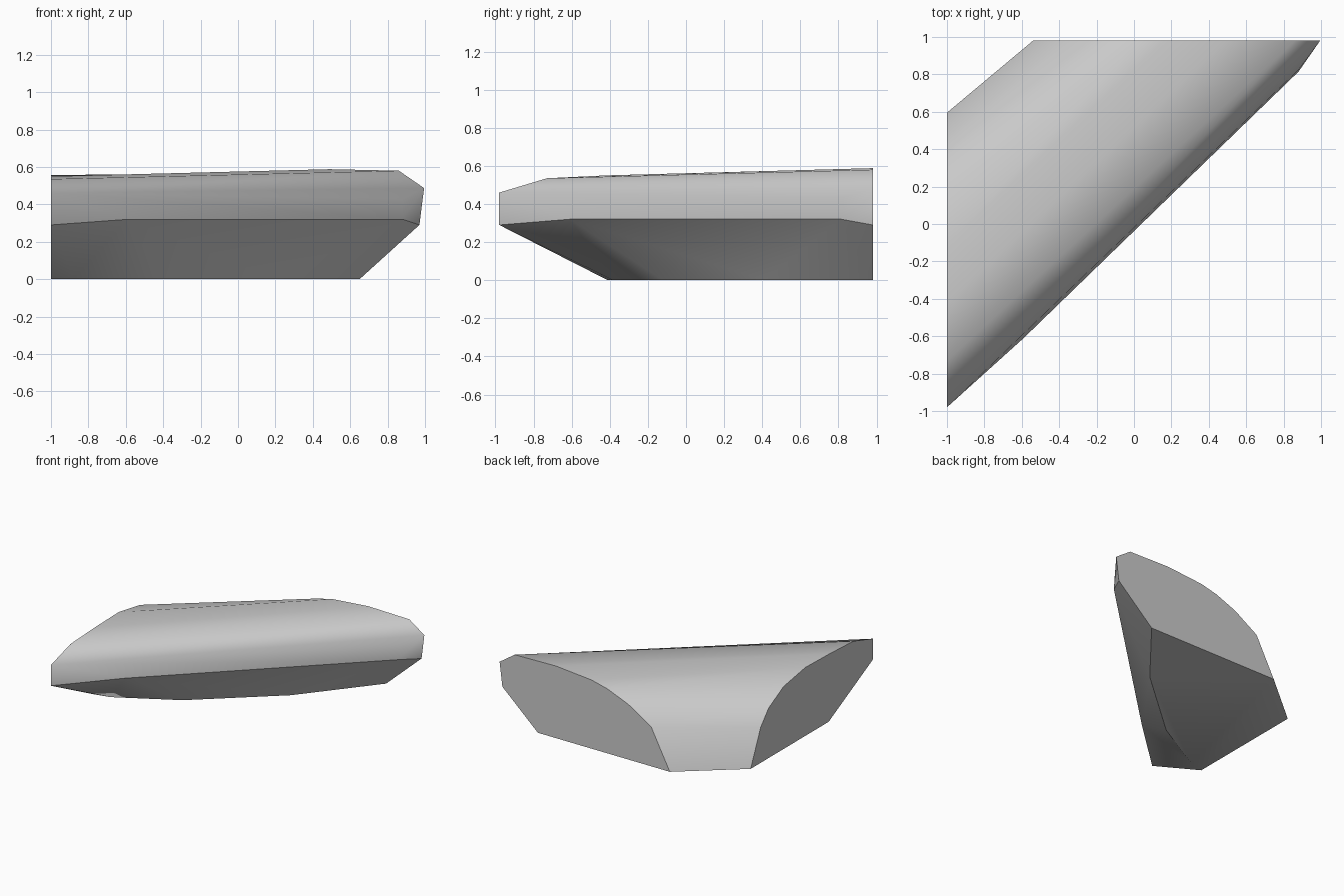
import bpy, bmesh

cube = bpy.data.objects.get("Cube")
if cube:
    bpy.data.objects.remove(cube, do_unlink=True)

# Plain grey stone
stone = bpy.data.materials.new("stone_grey")
stone.use_nodes = True
grey = (0.6, 0.6, 0.6, 1)
stone.diffuse_color = grey
bsdf = stone.node_tree.nodes["Principled BSDF"]
bsdf.inputs["Base Color"].default_value = grey

# Cut end profiles: front edge, over the crest, down the back, front of base
west_profile = [(-.98, .29), (-.98, .46), (-.73, .535), (-.42, .55), (-.11, .558),
                (.17, .51), (.364, .407), (.466, .29), (.595, 0), (-.41, 0)]
east_profile = [(.97, .29), (.995, .487), (.86, .58), (.49, .588), (.166, .56),
                (.02, .525), (-.166, .45), (-.373, .32), (-.54, 0), (.65, 0)]

bm = bmesh.new()
west = [bm.verts.new((-1, y, z)) for y, z in west_profile]
east = [bm.verts.new((x, .98, z)) for x, z in east_profile]

# Bulging front ridge and curved front edge of the base
ridge_w = bm.verts.new((-.59, -.61, .32))
ridge_e = bm.verts.new((.88, .815, .32))
brow = bm.verts.new((.88, .825, .43))
base = [bm.verts.new((x, y, 0)) for x, y in [(-.88, -.38), (-.415, -.12), (.19, .41)]]
base = [west[9]] + base + [east[9]]

# Flat cut ends and underside
bm.faces.new(west)
bm.faces.new(east)
bm.faces.new([west[8], east[8]] + base[::-1])

# Domed top and sloping back
for i in range(1, 8):
    bm.faces.new([west[i], west[i + 1], east[i + 1], east[i]])

# Front band above the ridge
for tri in [(west[0], west[1], ridge_w), (west[1], ridge_e, ridge_w),
            (west[1], brow, ridge_e), (west[1], east[1], brow),
            (ridge_e, brow, east[1]), (ridge_e, east[1], east[0])]:
    bm.faces.new(tri)

# Undercut below the ridge
for tri in [(west[0], base[1], base[0]), (west[0], ridge_w, base[1]),
            (ridge_w, base[2], base[1]), (ridge_w, base[3], base[2]),
            (ridge_w, ridge_e, base[3]), (ridge_e, base[4], base[3]),
            (ridge_e, east[0], base[4])]:
    bm.faces.new(tri)

bmesh.ops.recalc_face_normals(bm, faces=bm.faces[:])
mesh = bpy.data.meshes.new("corner_rock")
bm.to_mesh(mesh)
bm.free()
mesh.materials.append(stone)
rock = bpy.data.objects.new("corner_rock", mesh)
bpy.context.collection.objects.link(rock)

# Soft shading with crisp cut edges
bpy.ops.object.select_all(action="DESELECT")
rock.select_set(True)
bpy.context.view_layer.objects.active = rock
bpy.ops.object.shade_smooth_by_angle(angle=0.6)
